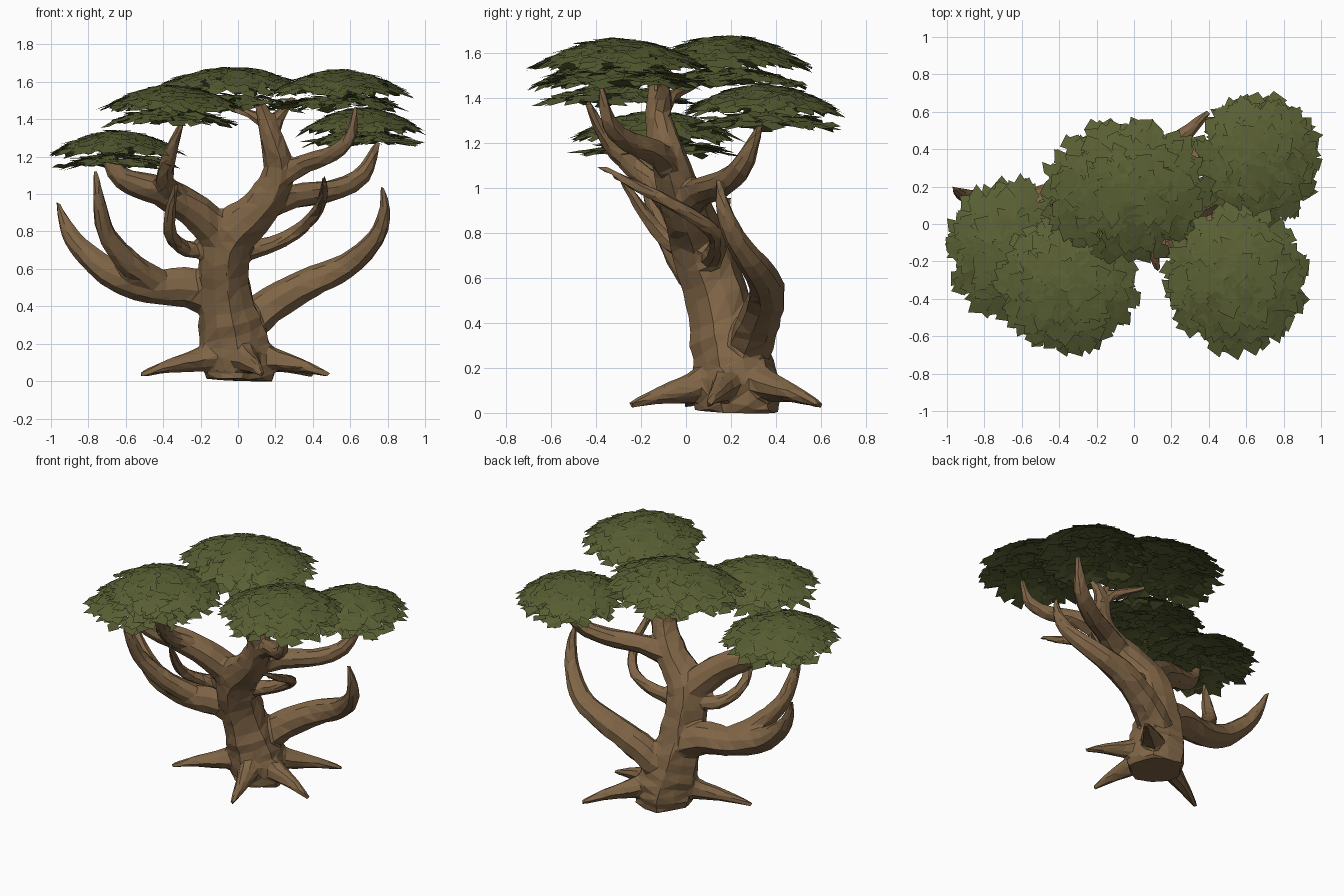
import bpy, bmesh, math, random
from mathutils import Vector

if "Cube" in bpy.data.objects:
    bpy.data.objects.remove(bpy.data.objects["Cube"])

random.seed(7)


def material(name, rgb):
    m = bpy.data.materials.new(name)
    m.diffuse_color = (*rgb, 1)
    m.use_nodes = True
    m.node_tree.nodes["Principled BSDF"].inputs["Base Color"].default_value = m.diffuse_color
    return m


bark = material("bark", (0.215, 0.13, 0.062))
leaf_green = material("leaf_green", (0.1, 0.115, 0.034))


def finish(bm, name, mat):
    me = bpy.data.meshes.new(name)
    bm.to_mesh(me)
    bm.free()
    me.materials.append(mat)
    ob = bpy.data.objects.new(name, me)
    bpy.context.collection.objects.link(ob)
    return ob


def spline(pts, steps=4):
    # Catmull-Rom through points of x, y, z, radius
    v = [Vector(p) for p in pts]
    v = [2 * v[0] - v[1]] + v + [2 * v[-1] - v[-2]]
    out = []
    for i in range(1, len(v) - 2):
        a, b, c, d = v[i - 1:i + 3]
        for k in range(steps):
            t = k / steps
            out.append(0.5 * (2 * b + (c - a) * t + (2 * a - 5 * b + 4 * c - d) * t * t
                              + (3 * b - a - 3 * c + d) * t ** 3))
    return out + [v[-2]]


def limb(bm, *pts, sides=9, rough=0.12):
    # tapered, slightly gnarled closed tube
    path = spline(pts)
    pos = [p.to_3d() for p in path]
    lump = [random.uniform(1 - rough, 1 + rough) for _ in range(sides)]
    rings, side = [], None
    for i, p in enumerate(pos):
        tan = (pos[min(i + 1, len(pos) - 1)] - pos[max(i - 1, 0)]).normalized()
        if side is None:
            side = tan.orthogonal()
        side = (side - tan * side.dot(tan)).normalized()
        up = tan.cross(side)
        r = max(path[i][3], 0.012)
        ring = []
        for k in range(sides):
            a = 2 * math.pi * k / sides
            rr = r * lump[k] * random.uniform(1 - rough / 2, 1 + rough / 2)
            ring.append(bm.verts.new(p + (side * math.cos(a) + up * math.sin(a)) * rr))
        rings.append(ring)
    for a, b in zip(rings, rings[1:]):
        for k in range(sides):
            j = (k + 1) % sides
            bm.faces.new((a[k], a[j], b[j], b[k]))
    bm.faces.new(rings[0][::-1])
    bm.faces.new(rings[-1])


bm = bmesh.new()
# leaning trunk and right main limb
limb(bm, (.01, .23, 0.005, .19), (.01, .23, .1, .2), (-.03, .2, .27, .18), (-.07, .14, .52, .145),
     (-.05, .06, .76, .135), (.12, -.01, .93, .11), (.22, -.07, 1.12, .085),
     (.18, -.12, 1.3, .065), (.12, -.13, 1.48, .03), sides=11)
# top fork under the centre crown
limb(bm, (.19, -.12, 1.32, .05), (.1, -.06, 1.41, .03), (-.05, .05, 1.46, .015))
limb(bm, (.18, -.1, 1.36, .05), (.24, -.1, 1.45, .03), (.3, -.14, 1.52, .015))
# left main limb and its upright fork
limb(bm, (-.05, .08, .74, .11), (-.22, -.02, .91, .09), (-.42, -.12, 1.02, .075),
     (-.62, -.18, 1.09, .055), (-.73, -.2, 1.25, .015))
limb(bm, (-.3, -.06, .97, .06), (-.39, -.2, 1.06, .052), (-.37, -.34, 1.2, .04), (-.3, -.44, 1.38, .015))
# low left branch with its fork
limb(bm, (-.03, .2, .42, .12), (-.25, .17, .5, .1), (-.47, .12, .51, .085), (-.7, .1, .59, .07),
     (-.88, .14, .76, .045), (-.97, .19, .96, .012))
limb(bm, (-.42, .12, .52, .07), (-.57, .02, .62, .065), (-.7, -.08, .78, .05),
     (-.74, -.15, .94, .035), (-.76, -.2, 1.12, .012))
# low right branch
limb(bm, (.0, .26, .27, .11), (.15, .31, .4, .1), (.38, .355, .53, .085), (.58, .33, .62, .07),
     (.73, .23, .76, .05), (.78, .17, .9, .035), (.77, .14, 1.04, .012))
# upper right branches, to the back and to the front
limb(bm, (.12, -.0, .93, .08), (.3, .07, .99, .068), (.5, .16, 1.02, .06), (.66, .25, 1.1, .05), (.75, .33, 1.28, .015))
limb(bm, (.2, -.06, 1.08, .07), (.35, -.14, 1.16, .056), (.51, -.28, 1.22, .046), (.6, -.35, 1.31, .035), (.63, -.38, 1.47, .012))
# thin curling branches
limb(bm, (-.02, .1, .68, .06), (.18, .14, .73, .042), (.33, .12, .81, .035), (.43, -.04, .92, .03),
     (.46, -.24, 1.02, .024), (.46, -.39, 1.1, .01))
limb(bm, (-.08, .1, .71, .05), (-.26, .03, .7, .042), (-.36, -.1, .78, .035), (-.36, -.2, .91, .028), (-.33, -.3, 1.06, .012))
# roots
for x, y in ((-.52, 0), (.49, .1), (.4, .6), (.13, -.25)):
    dx, dy = x, y - .22
    limb(bm, (dx * .1, .22 + dy * .1, .16, .1), (dx * .4, .22 + dy * .4, .115, .066),
         (dx * .7, .22 + dy * .7, .082, .04), (x, y, .035, .014))
tree = finish(bm, "trunk_and_branches", bark)
# fuse the tubes, then cut down to coarse facets
mod = tree.modifiers.new("fuse", 'REMESH')
mod.mode = 'VOXEL'
mod.voxel_size = 0.014
mod = tree.modifiers.new("facets", 'DECIMATE')
mod.ratio = 0.05


def leaf(bm, p, d, n, length, width):
    # pointed, jagged leaf card
    s = n.cross(d).normalized()
    shape = ((-.5, 0), (-.25, .55), (.05, .25), (.25, .45), (.6, 0), (.2, -.45), (.05, -.25), (-.25, -.55))
    bm.faces.new([bm.verts.new(p + d * (u * length) + s * (w * width * random.uniform(.7, 1.2)))
                  for u, w in shape])


def crown(name, cx, cy, rx, ry, z0, z1):
    # dense shallow dome above a smaller, sparse and flatter layer of leaf cards
    bm = bmesh.new()
    t = z1 - z0
    # number, rim height, dome height, spread, leaf size, tilt
    for count, base, h, scale, size, tilt in ((230, .53 * t, .45 * t, .9, 1.05, .08),
                                              (75, .18 * t, .24 * t, .8, 1.2, .22)):
        for i in range(count):
            r = math.sqrt((i + .5) / count)
            a = i * 2.39996 + random.uniform(-.25, .25)
            u, v = r * math.cos(a), r * math.sin(a)
            p = Vector((cx + u * rx * scale, cy + v * ry * scale,
                        z0 + base + h * (1 - r ** 2.0) + random.uniform(-.008, .003)))
            n = Vector((1.7 * h * u / rx, 1.7 * h * v / ry, 1))
            n += Vector((random.uniform(-tilt, tilt), random.uniform(-tilt, tilt), 0))
            n.normalize()
            b = a + random.uniform(-.8, .8)
            d = Vector((math.cos(b), math.sin(b), 0))
            d = (d - n * d.dot(n)).normalized()
            leaf(bm, p, d, n, size * random.uniform(.11, .17), size * random.uniform(.08, .12))
    finish(bm, name, leaf_green)


crown("crown_left_low", -.645, -.14, .345, .37, 1.12, 1.34)
crown("crown_left_front", -.355, -.32, .375, .355, 1.35, 1.58)
crown("crown_centre", -.04, .18, .455, .375, 1.42, 1.68)
crown("crown_right_front", .545, -.3, .375, .385, 1.43, 1.665)
crown("crown_right_back", .665, .34, .32, .345, 1.24, 1.46)
